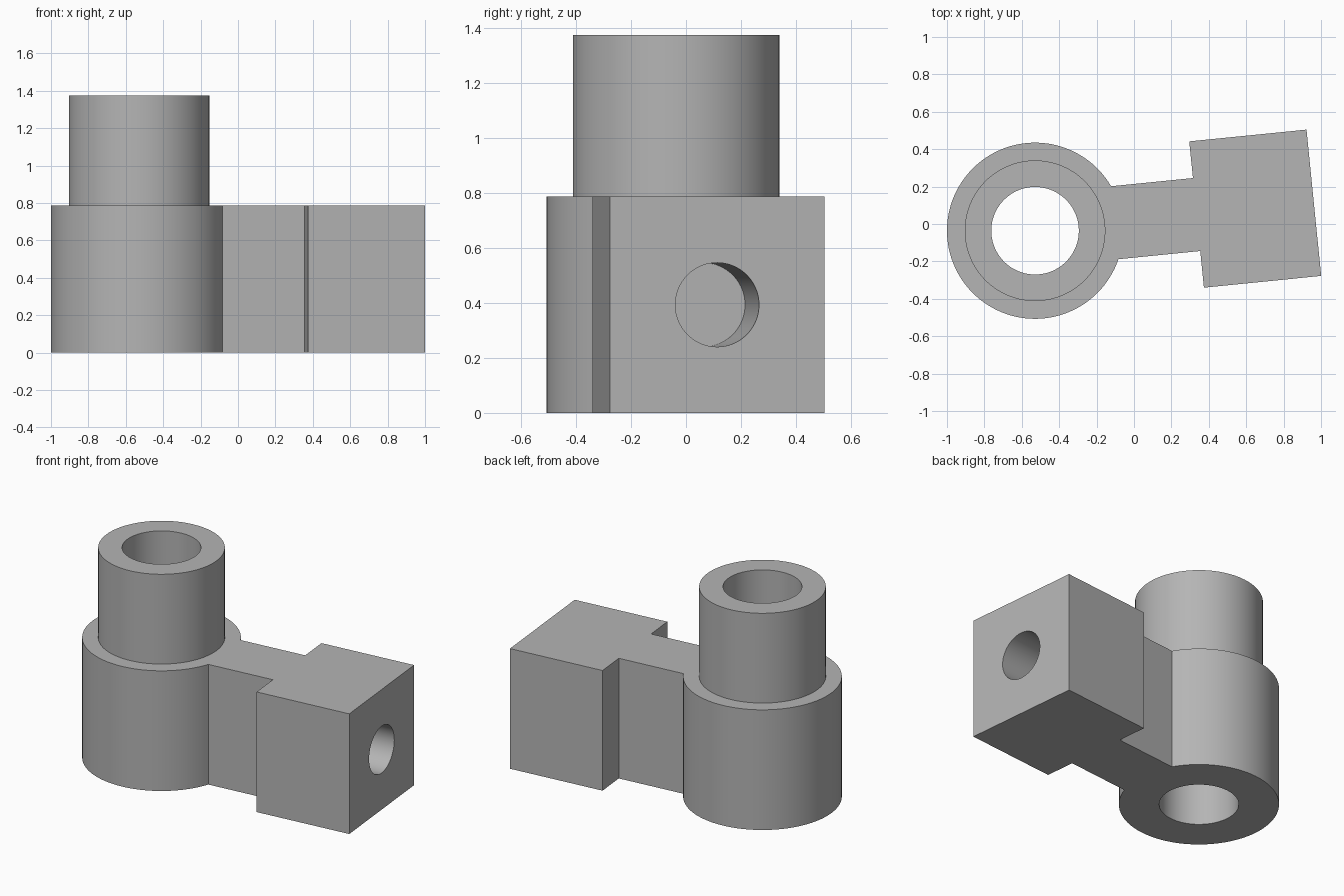
import bpy, bmesh, math
from mathutils import Matrix, Vector

if "Cube" in bpy.data.objects:
    bpy.data.objects.remove(bpy.data.objects["Cube"], do_unlink=True)

HUB_R, COLLAR_R, BORE_R, PIN_R = 0.471, 0.376, 0.234, 0.153
BASE_H, TOTAL_H = 0.787, 1.375
ARM_HALF, BLOCK_HALF = 0.196, 0.393
BLOCK_START, BLOCK_END = 0.868, 1.498
PIN_DEPTH = 0.51
SEGMENTS = 96

grey = bpy.data.materials.new("plain grey")
grey.use_nodes = True
colour = (0.46, 0.46, 0.46, 1)
grey.diffuse_color = colour
grey.node_tree.nodes["Principled BSDF"].inputs["Base Color"].default_value = colour


def add_object(name, bm):
    bmesh.ops.recalc_face_normals(bm, faces=bm.faces)
    mesh = bpy.data.meshes.new(name)
    bm.to_mesh(mesh)
    bm.free()
    mesh.materials.append(grey)
    obj = bpy.data.objects.new(name, mesh)
    bpy.context.collection.objects.link(obj)
    return obj


def cylinder(name, radius, start, end):
    """Solid cylinder between two points."""
    start, end = Vector(start), Vector(end)
    axis = end - start
    turn = axis.to_track_quat("Z", "Y").to_matrix().to_4x4()
    bm = bmesh.new()
    bmesh.ops.create_cone(bm, cap_ends=True, segments=SEGMENTS, radius1=radius,
                          radius2=radius, depth=axis.length,
                          matrix=Matrix.Translation((start + end) / 2) @ turn)
    return add_object(name, bm)


def combine(target, tool, operation):
    """Apply a boolean and discard its helper object."""
    tool.hide_render = True
    mod = target.modifiers.new(operation, "BOOLEAN")
    mod.operation, mod.object, mod.solver = operation, tool, "EXACT"
    bpy.context.view_layer.objects.active = target
    bpy.ops.object.modifier_apply(modifier=mod.name)
    bpy.data.objects.remove(tool, do_unlink=True)


# Base: round hub, narrow arm and end block in one extruded outline
join = math.asin(ARM_HALF / HUB_R)
sweep = 2 * (math.pi - join)
outline = [(HUB_R * math.cos(join + sweep * i / SEGMENTS),
            HUB_R * math.sin(join + sweep * i / SEGMENTS)) for i in range(SEGMENTS + 1)]
side = [(BLOCK_START, ARM_HALF), (BLOCK_START, BLOCK_HALF), (BLOCK_END, BLOCK_HALF)]
outline += [(x, -y) for x, y in side] + side[::-1]
bm = bmesh.new()
face = bm.faces.new([bm.verts.new((x, y, 0)) for x, y in outline])
top = bmesh.ops.extrude_face_region(bm, geom=[face])["geom"]
bmesh.ops.translate(bm, vec=(0, 0, BASE_H),
                    verts=[v for v in top if isinstance(v, bmesh.types.BMVert)])
bracket = add_object("bracket", bm)

# Raised collar, vertical through bore and blind hole in the end block
combine(bracket, cylinder("collar", COLLAR_R, (0, 0, BASE_H / 2), (0, 0, TOTAL_H)), "UNION")
combine(bracket, cylinder("bore_cutter", BORE_R, (0, 0, -0.2), (0, 0, TOTAL_H + 0.2)), "DIFFERENCE")
combine(bracket, cylinder("pin_hole_cutter", PIN_R, (BLOCK_END - PIN_DEPTH, 0, BASE_H / 2),
                          (BLOCK_END + 0.2, 0, BASE_H / 2)), "DIFFERENCE")

# Smooth the round walls and place the part
bpy.ops.object.select_all(action="DESELECT")
bracket.select_set(True)
bpy.context.view_layer.objects.active = bracket
bpy.ops.object.shade_smooth_by_angle(angle=math.radians(25))
bracket.rotation_euler.z = math.radians(5.73)
bracket.location = (-0.529, -0.036, 0)
